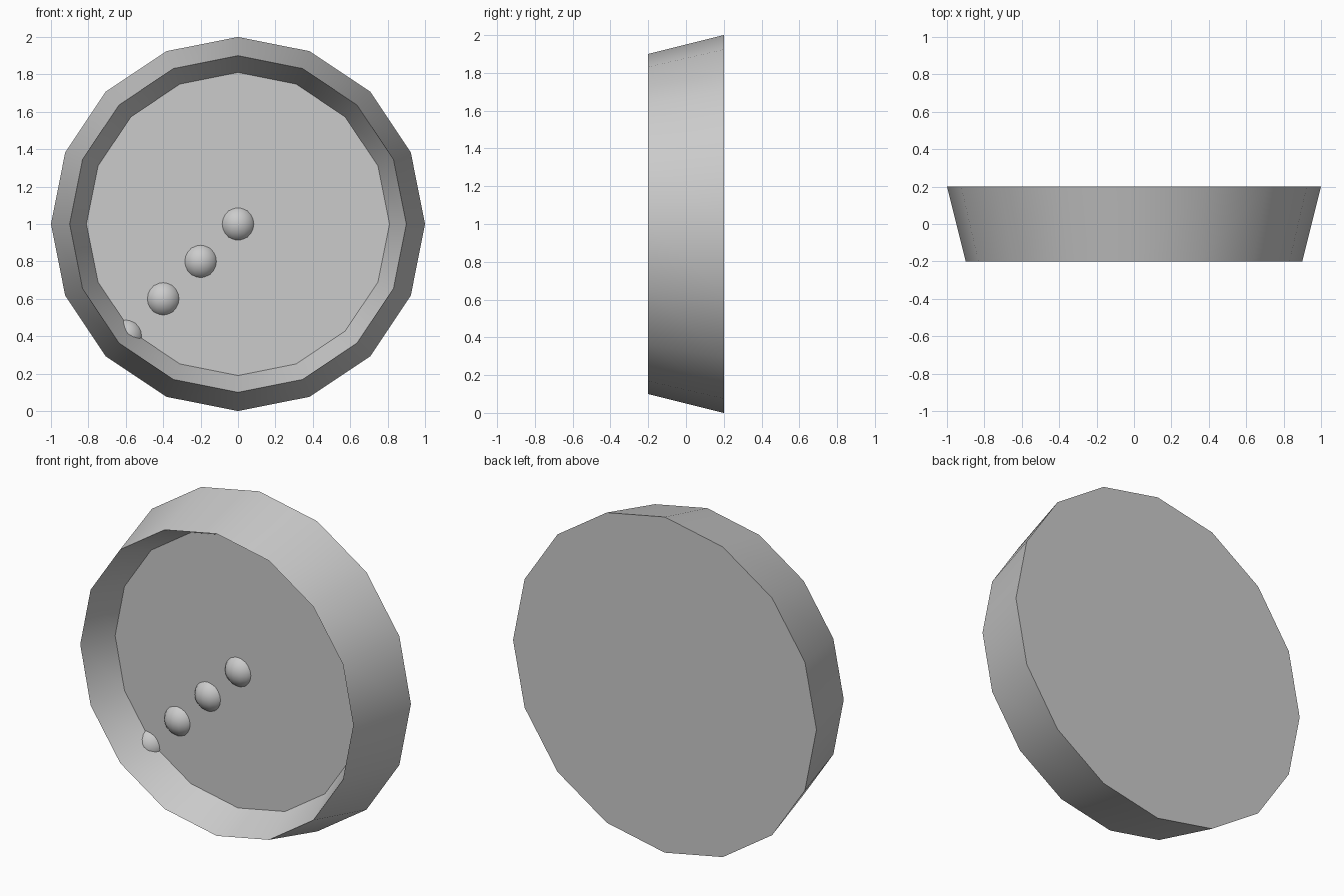
import bpy, bmesh, math
from mathutils import Matrix

cube = bpy.data.objects.get("Cube")
if cube:
    bpy.data.objects.remove(cube, do_unlink=True)

SIDES = 16

grey = bpy.data.materials.new("light grey")
grey.use_nodes = True
grey.diffuse_color = (0.6, 0.6, 0.6, 1)
grey.node_tree.nodes["Principled BSDF"].inputs["Base Color"].default_value = (0.6, 0.6, 0.6, 1)


def add_object(name, bm):
    bmesh.ops.recalc_face_normals(bm, faces=bm.faces)
    mesh = bpy.data.meshes.new(name)
    bm.to_mesh(mesh)
    bm.free()
    mesh.materials.append(grey)
    obj = bpy.data.objects.new(name, mesh)
    bpy.context.collection.objects.link(obj)
    bpy.ops.object.select_all(action="DESELECT")
    obj.select_set(True)
    bpy.context.view_layer.objects.active = obj
    bpy.ops.object.shade_smooth_by_angle(angle=math.radians(30))
    return obj


# Tapered dish: back disc, outer wall, knife-edge rim, inner wall, floor
bm = bmesh.new()
rings = []
for radius, y in [(1, 0.2), (0.9, -0.2), (0.81, 0)]:
    angles = [2 * math.pi * i / SIDES for i in range(SIDES)]
    rings.append([bm.verts.new((radius * math.cos(a), y, 1 + radius * math.sin(a))) for a in angles])
for lower, upper in zip(rings, rings[1:]):
    for i in range(SIDES):
        j = (i + 1) % SIDES
        bm.faces.new((lower[i], lower[j], upper[j], upper[i]))
bm.faces.new(rings[0])
bm.faces.new(rings[-1])
add_object("dish", bm)

# Diagonal row of beads sunk into the floor
for i in range(4):
    bm = bmesh.new()
    place = Matrix.Translation((-0.2 * i, 0.05, 1 - 0.2 * i))
    bmesh.ops.create_uvsphere(bm, u_segments=16, v_segments=12, radius=0.1, matrix=place)
    add_object(f"bead_{i + 1}", bm)
